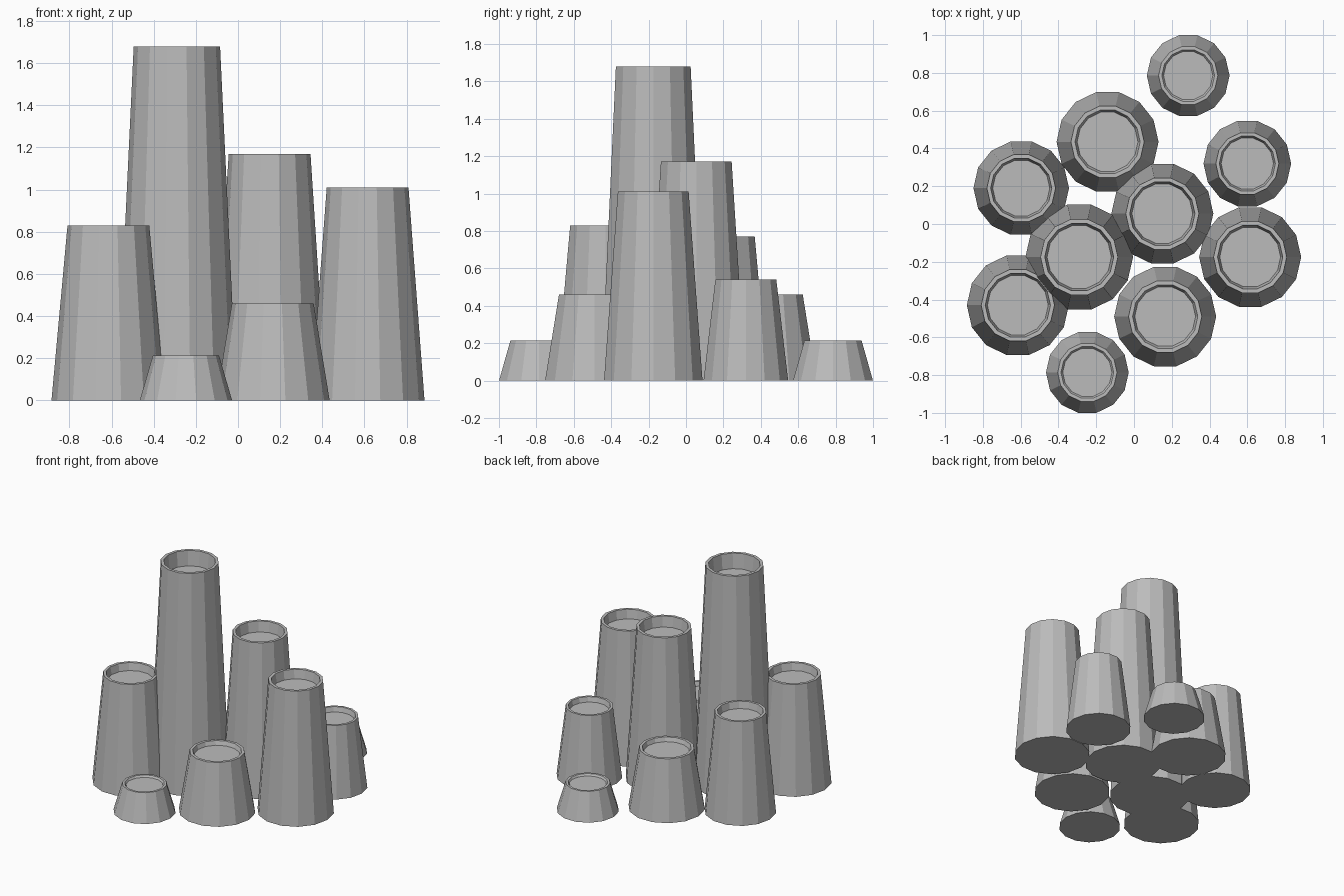
import bpy, bmesh, math

if "Cube" in bpy.data.objects:
    bpy.data.objects.remove(bpy.data.objects["Cube"])

SIDES = 14

stone = bpy.data.materials.new("plain grey")
stone.diffuse_color = (0.5, 0.5, 0.5, 1.0)
stone.use_nodes = True
stone.node_tree.nodes["Principled BSDF"].inputs["Base Color"].default_value = stone.diffuse_color


def tube(name, x, y, base_r, top_r, h):
    """Tapered column with a shallow recess in its top."""
    # profile from the ground up over the rim and down to the recess floor
    profile = [(base_r, 0), (top_r, h), (top_r * 0.89, h), (top_r * 0.83, h * 0.932)]
    bm = bmesh.new()
    rings = []
    for r, z in profile:
        rings.append([bm.verts.new((r * math.cos(2 * math.pi * i / SIDES),
                                    r * math.sin(2 * math.pi * i / SIDES), z))
                      for i in range(SIDES)])
    for a, b in zip(rings, rings[1:]):
        for i in range(SIDES):
            j = (i + 1) % SIDES
            bm.faces.new((a[i], a[j], b[j], b[i]))
    bm.faces.new(rings[-1])             # recess floor
    bm.faces.new(rings[0][::-1])        # underside
    mesh = bpy.data.meshes.new(name)
    bm.to_mesh(mesh)
    bm.free()
    mesh.materials.append(stone)
    obj = bpy.data.objects.new(name, mesh)
    obj.location = (x, y, 0)
    bpy.context.collection.objects.link(obj)


# name, x, y, base radius, top radius, height
tube("tallest_tube", -0.29, -0.175, 0.285, 0.205, 1.68)
tube("centre_tube", 0.15, 0.055, 0.27, 0.194, 1.17)
tube("right_tube", 0.615, -0.175, 0.27, 0.194, 1.01)
tube("left_front_tube", -0.615, -0.43, 0.27, 0.194, 0.83)
tube("left_back_tube", -0.597, 0.19, 0.253, 0.182, 0.77)
tube("right_back_tube", 0.60, 0.32, 0.232, 0.167, 0.54)
tube("front_tube", 0.165, -0.49, 0.27, 0.194, 0.46)
tube("back_tube", -0.14, 0.435, 0.27, 0.194, 0.46)
tube("small_front_tube", -0.247, -0.786, 0.219, 0.157, 0.213)
tube("small_back_tube", 0.287, 0.786, 0.219, 0.157, 0.213)
